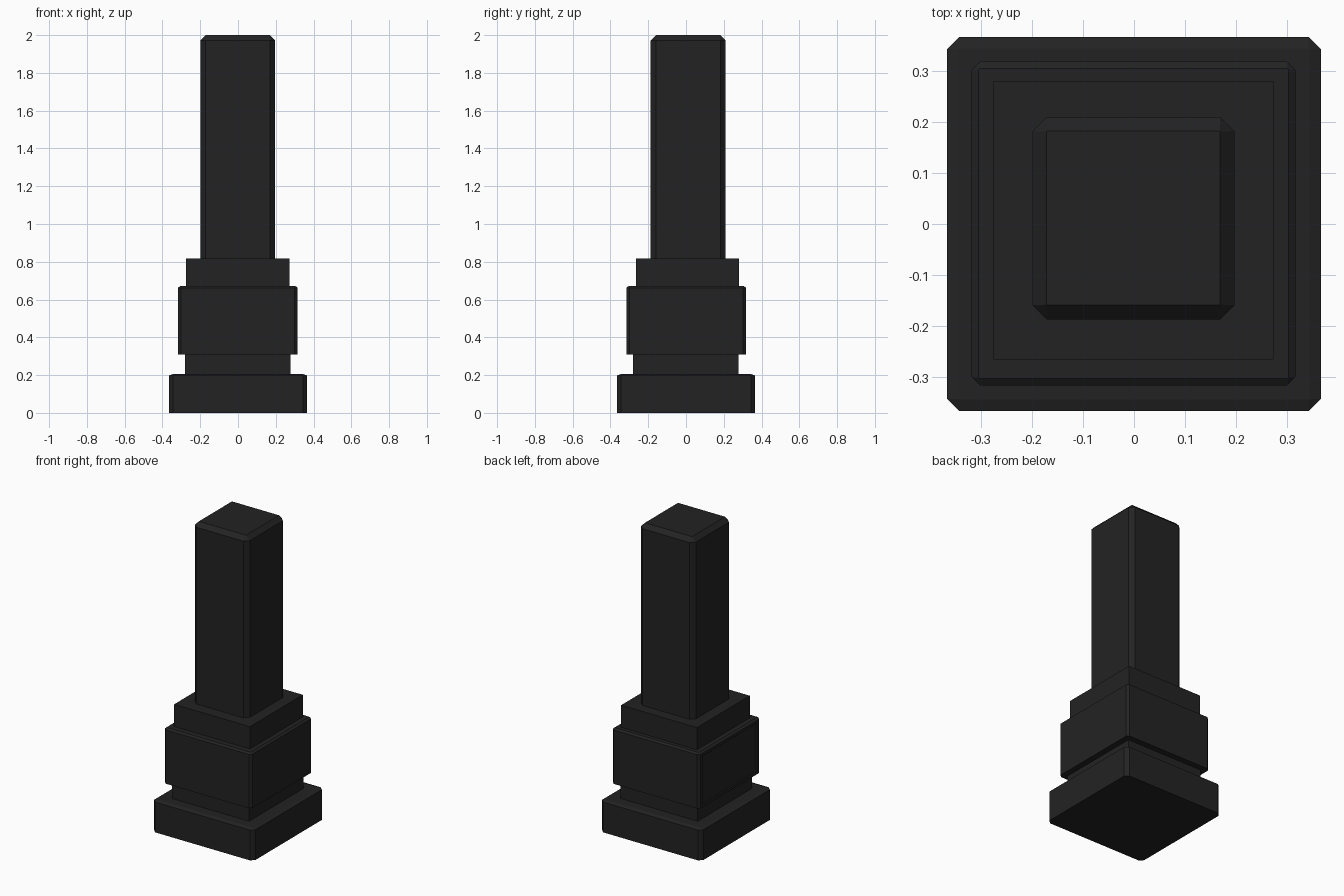
import bpy, bmesh

if "Cube" in bpy.data.objects:
    bpy.data.objects.remove(bpy.data.objects["Cube"])

mat = bpy.data.materials.new("charcoal black")
mat.diffuse_color = (0.0165, 0.0165, 0.0165, 1)
mat.use_nodes = True
mat.node_tree.nodes["Principled BSDF"].inputs["Base Color"].default_value = mat.diffuse_color


def block(name, x, y, z, corner=0.0, lip=0.0, lip_h=0.0, panel=False):
    """Box with chamfered upright corners and a chamfered top edge."""
    def ring(h, inset, c):
        x0, x1, y0, y1 = x[0] + inset, x[1] - inset, y[0] + inset, y[1] - inset
        if c < 1e-5:
            pts = [(x0, y0), (x1, y0), (x1, y1), (x0, y1)]
        else:
            pts = [(x0 + c, y0), (x1 - c, y0), (x1, y0 + c), (x1, y1 - c),
                   (x1 - c, y1), (x0 + c, y1), (x0, y1 - c), (x0, y0 + c)]
        return [bm.verts.new((px, py, h)) for px, py in pts]

    bm = bmesh.new()
    rings = [ring(z[0], 0, corner)]
    if lip > 0:
        rings.append(ring(z[1] - lip_h, 0, corner))
        # the top corners close to a near point, like a mitred bevel
        rings.append(ring(z[1], lip, max(corner - lip, 0.001)))
    else:
        rings.append(ring(z[1], 0, corner))
    n = len(rings[0])
    for a, b in zip(rings, rings[1:]):
        for i in range(n):
            j = (i + 1) % n
            bm.faces.new((a[i], a[j], b[j], b[i]))
    bm.faces.new(rings[0][::-1])
    bm.faces.new(rings[-1])
    bm.normal_update()
    if panel:
        # shallow panel on the left side
        side = [f for f in bm.faces if f.normal.x < -0.99]
        bmesh.ops.inset_region(bm, faces=side, thickness=0.025, depth=0)
        bmesh.ops.inset_region(bm, faces=side, thickness=0.006, depth=-0.005)
    bmesh.ops.recalc_face_normals(bm, faces=bm.faces)
    me = bpy.data.meshes.new(name)
    bm.to_mesh(me)
    bm.free()
    me.materials.append(mat)
    ob = bpy.data.objects.new(name, me)
    bpy.context.collection.objects.link(ob)
    return ob


# foot, recessed neck, wide collar, shoulder and tall column
block("base_foot", (-0.366, 0.366), (-0.366, 0.366), (0, 0.206), 0.023, 0.022, 0.008)
block("lower_neck", (-0.28, 0.277), (-0.281, 0.279), (0.2, 0.32))
block("collar", (-0.318, 0.316), (-0.316, 0.318), (0.31, 0.672), 0.016, 0.013, 0.01, panel=True)
block("upper_shoulder", (-0.275, 0.273), (-0.266, 0.28), (0.66, 0.817))
block("column", (-0.199, 0.197), (-0.187, 0.21), (0.80, 2.0), 0.028, 0.028, 0.028)
